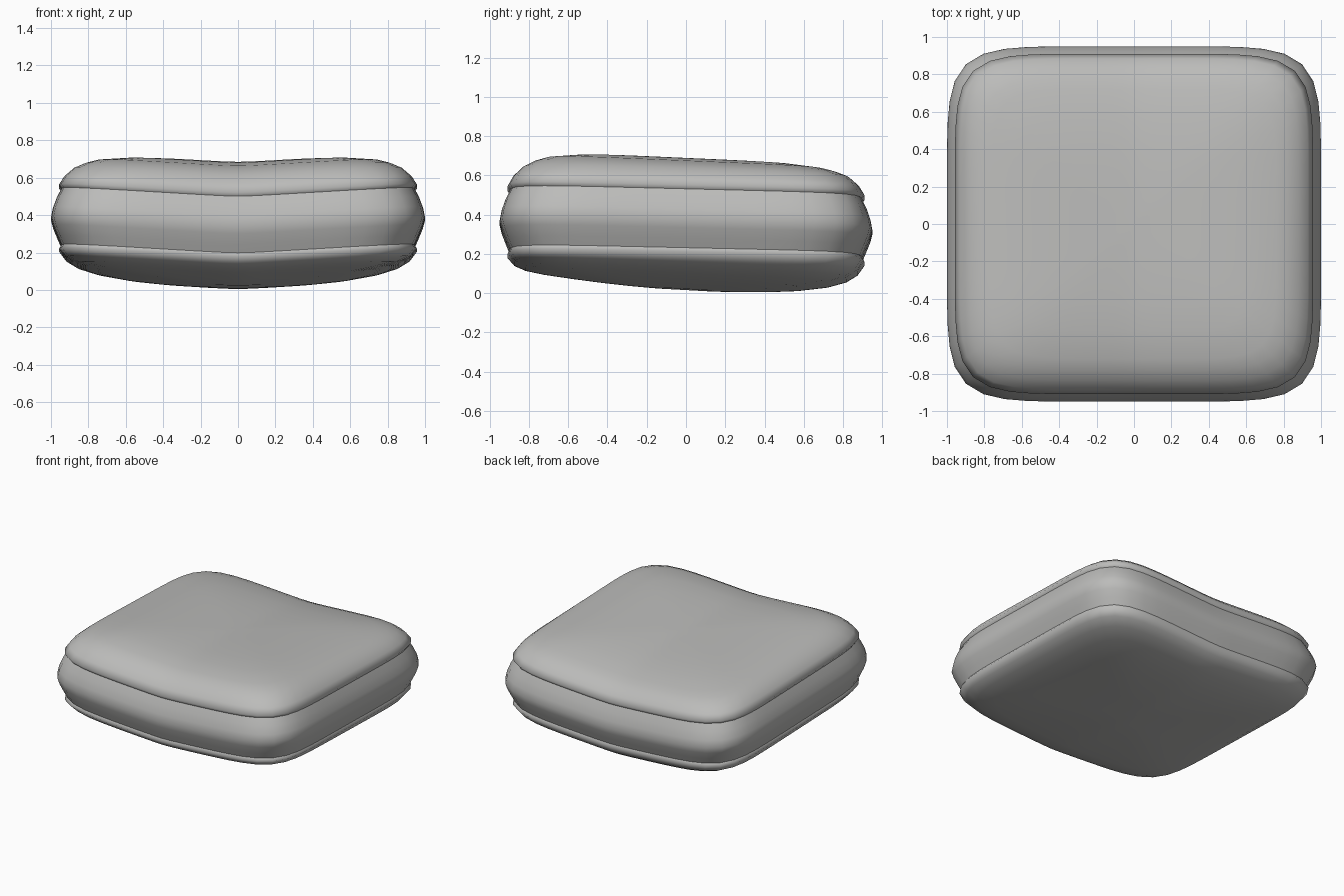
import bpy, math

if "Cube" in bpy.data.objects:
    bpy.data.objects.remove(bpy.data.objects["Cube"])

SIDES = 72       # points around the rounded square outline
HALF_X, HALF_Y = 1.0, 0.95


def outline(t):
    # rounded square as a superellipse
    p = 2 / 6.5
    c, s = math.cos(t), math.sin(t)
    return (math.copysign(abs(c) ** p, c), math.copysign(abs(s) ** p, s))


def angle(i):
    # remap evenly spaced polar directions to the superellipse parameter
    a = 2 * math.pi * i / SIDES
    q = 6.5 / 2
    c, s = math.cos(a), math.sin(a)
    return math.atan2(math.copysign(abs(s) ** q, s), math.copysign(abs(c) ** q, c))


def bend(x, y, z, tilt):
    # the cushion sags along its middle and leans down to the back
    sag = 0.06 * (1 - math.sqrt(x * x + 0.004))
    return (x, y, z - sag - tilt * y)


def shell(name, rings, mat, cap=False):
    # rings: (scale, height, lean), bottom to top
    verts, faces = [], []
    for scale, z, tilt in rings:
        for i in range(SIDES):
            u, v = outline(angle(i))
            verts.append(bend(u * scale * HALF_X, v * scale * HALF_Y, z, tilt))
    for k in range(len(rings) - 1):
        for i in range(SIDES):
            j = (i + 1) % SIDES
            a, b = k * SIDES, (k + 1) * SIDES
            faces.append((a + i, a + j, b + j, b + i))
    if cap == 'top':
        verts.append(bend(0, 0, rings[-1][1], rings[-1][2]))
        o, c = (len(rings) - 1) * SIDES, len(verts) - 1
        faces += [(o + i, o + (i + 1) % SIDES, c) for i in range(SIDES)]
    elif cap == 'bottom':
        verts.append(bend(0, 0, rings[0][1], rings[0][2]))
        c = len(verts) - 1
        faces += [((i + 1) % SIDES, i, c) for i in range(SIDES)]
    mesh = bpy.data.meshes.new(name)
    mesh.from_pydata(verts, [], faces)
    mesh.materials.append(mat)
    for p in mesh.polygons:
        p.use_smooth = True
    obj = bpy.data.objects.new(name, mesh)
    bpy.context.collection.objects.link(obj)
    return obj


fabric = bpy.data.materials.new("grey fabric")
fabric.diffuse_color = (0.5, 0.5, 0.49, 1)
fabric.use_nodes = True
fabric.node_tree.nodes["Principled BSDF"].inputs["Base Color"].default_value = fabric.diffuse_color

# puffed top panel
shell("cushion_top", [
    (0.945, 0.535, 0.025), (0.958, 0.555, 0.025), (0.93, 0.60, 0.028),
    (0.88, 0.645, 0.032), (0.82, 0.672, 0.038), (0.76, 0.69, 0.042),
    (0.6, 0.712, 0.045), (0.45, 0.722, 0.045), (0.3, 0.727, 0.045),
    (0.15, 0.73, 0.045)], fabric, 'top')

# bulging side band between the two seams
shell("cushion_side", [
    (0.945, 0.235, 0.022), (0.965, 0.28, 0.022), (0.988, 0.335, 0.024),
    (1.0, 0.38, 0.025), (0.99, 0.43, 0.025), (0.97, 0.485, 0.025),
    (0.945, 0.535, 0.025)], fabric)

# rounded bottom panel
shell("cushion_bottom", [
    (0.15, 0.072, 0.055), (0.3, 0.077, 0.055), (0.45, 0.085, 0.055),
    (0.6, 0.097, 0.053), (0.76, 0.117, 0.045), (0.86, 0.14, 0.036),
    (0.92, 0.17, 0.028), (0.957, 0.215, 0.022), (0.945, 0.235, 0.022)],
    fabric, 'bottom')
